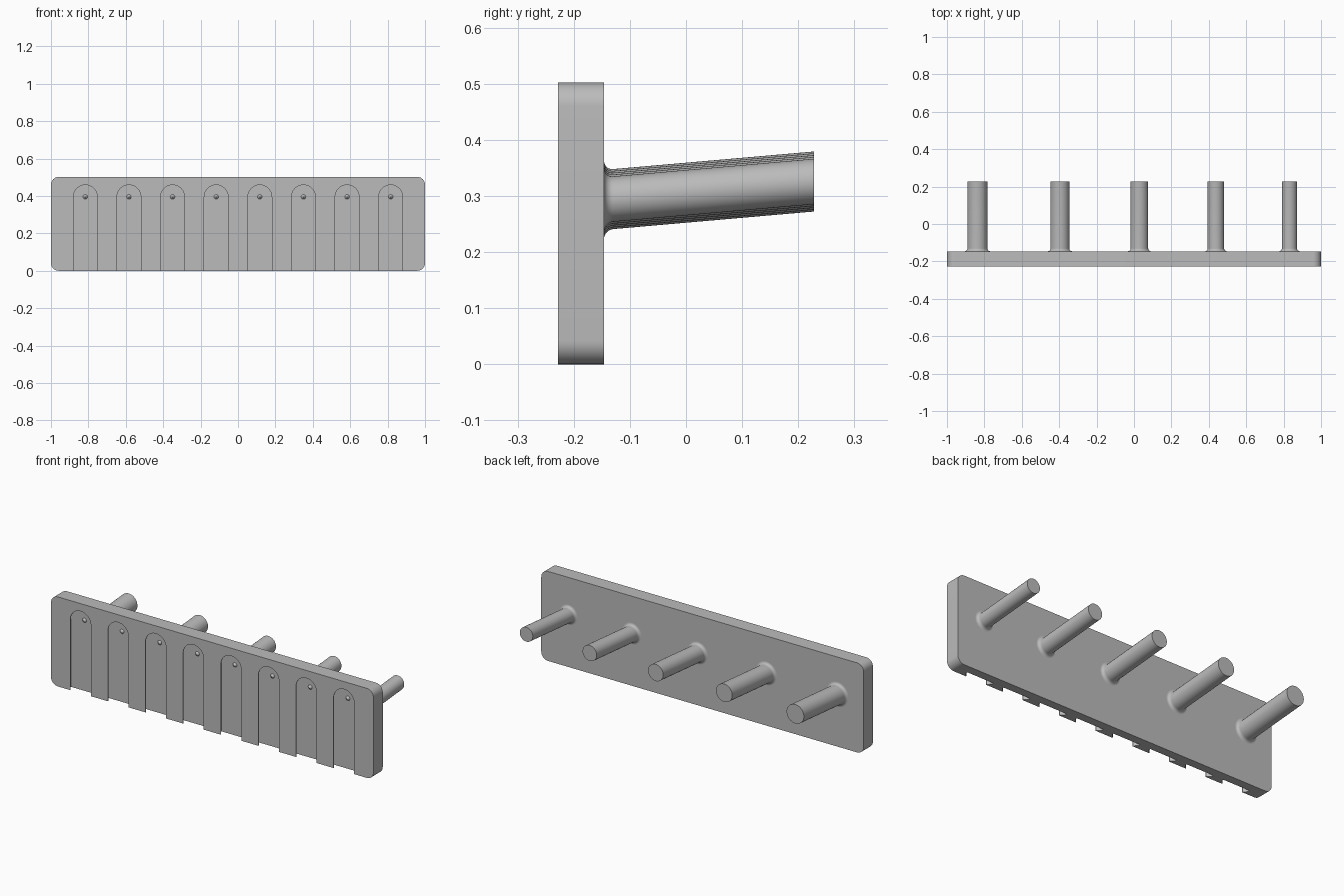
import bpy, bmesh
from math import pi, sin, cos, tan, radians

if "Cube" in bpy.data.objects:
    bpy.data.objects.remove(bpy.data.objects["Cube"])

FRONT, BACK, END = -0.228, -0.146, 0.228
HEIGHT, CORNER = 0.502, 0.042
SLOT_Z, FLOOR = 0.395, FRONT + 0.0346

grey = bpy.data.materials.new("grey plastic")
grey.use_nodes = True
colour = (0.5, 0.5, 0.5, 1)
grey.diffuse_color = colour
grey.node_tree.nodes["Principled BSDF"].inputs["Base Color"].default_value = colour


def loft(bm, rings):
    """Skin a list of equal closed rings and cap both ends."""
    loops = [[bm.verts.new(p) for p in ring] for ring in rings]
    n = len(loops[0])
    for a, b in zip(loops, loops[1:]):
        for i in range(n):
            j = (i + 1) % n
            bm.faces.new((a[i], a[j], b[j], b[i]))
    bm.faces.new(loops[0])
    bm.faces.new(loops[-1])


def make(name, bm):
    bmesh.ops.recalc_face_normals(bm, faces=bm.faces)
    mesh = bpy.data.meshes.new(name)
    bm.to_mesh(mesh)
    bm.free()
    mesh.materials.append(grey)
    ob = bpy.data.objects.new(name, mesh)
    bpy.context.collection.objects.link(ob)
    return ob


def select(ob):
    bpy.ops.object.select_all(action="DESELECT")
    ob.select_set(True)
    bpy.context.view_layer.objects.active = ob


def smooth(ob, degrees=30):
    select(ob)
    bpy.ops.object.shade_smooth_by_angle(angle=radians(degrees))


# Back plate: rounded rectangle, extruded front to back
def rounded_ring(y, steps=10):
    ring = []
    corners = [(1, 1), (-1, 1), (-1, -1), (1, -1)]
    for k, (sx, sz) in enumerate(corners):
        cx = sx * (1 - CORNER)
        cz = HEIGHT / 2 + sz * (HEIGHT / 2 - CORNER)
        for i in range(steps + 1):
            a = (k + i / steps) * pi / 2
            ring.append((cx + CORNER * cos(a), y, cz + CORNER * sin(a)))
    return ring


bm = bmesh.new()
loft(bm, [rounded_ring(FRONT), rounded_ring(BACK)])
plate = make("back_plate", bm)


# Mounting slots: arched undercut channels, open at the bottom edge
def arch_ring(x, y, r, steps=32):
    arch = [(x + r * cos(pi * i / steps), y, SLOT_Z + r * sin(pi * i / steps))
            for i in range(steps + 1)]
    return arch + [(x - r, y, -0.1), (x + r, y, -0.1)]


slot_xs = [(i - 3.5) * 0.2333 for i in range(8)]
slot_profile = [(0.0846, FLOOR), (0.0846, FLOOR + -0.0101),
                (0.0638, FLOOR - 0.0309), (0.0638, FRONT - 0.02)]
bm = bmesh.new()
for x in slot_xs:
    loft(bm, [arch_ring(x, y, r) for r, y in slot_profile])
cutter = make("slot_cutter", bm)
cutter.hide_render = True

cut = plate.modifiers.new("slots", "BOOLEAN")
cut.object = cutter
cut.operation = "DIFFERENCE"
cut.solver = "EXACT"
select(plate)
bpy.ops.object.modifier_apply(modifier=cut.name)
bpy.data.objects.remove(cutter)
smooth(plate)


def circle_ring(x, y, z, r, steps=48):
    return [(x + r * cos(2 * pi * i / steps), y, z + r * sin(2 * pi * i / steps))
            for i in range(steps)]


# Locating bumps: small cones on the slot floors
for n, x in enumerate(slot_xs):
    bm = bmesh.new()
    loft(bm, [circle_ring(x, FLOOR + 0.002, SLOT_Z, 0.0125, 24),
              circle_ring(x, FLOOR, SLOT_Z, 0.0125, 24),
              circle_ring(x, FLOOR - 0.0125, SLOT_Z, 0.0005, 24)])
    smooth(make(f"slot_bump_{n + 1}", bm))

# Pegs: tilted rods with a filleted root and an upright end face
FILLET, SLOPE, ROOT_Z = 0.016, tan(radians(5)), 0.293
pegs = [(-0.837, 0.0535), (-0.396, 0.0503), (0.029, 0.0470),
        (0.438, 0.0438), (0.831, 0.0405)]
for n, (x, r) in enumerate(pegs):
    profile = [(BACK - 0.002, r + FILLET)]
    for i in range(9):
        a = i / 8 * pi / 2
        profile.append((BACK + FILLET * (1 - cos(a)), r + FILLET * (1 - sin(a))))
    profile.append((END, r))
    bm = bmesh.new()
    loft(bm, [circle_ring(x, y, ROOT_Z + (y - BACK) * SLOPE, rad)
              for y, rad in profile])
    smooth(make(f"peg_{n + 1}", bm), 40)
